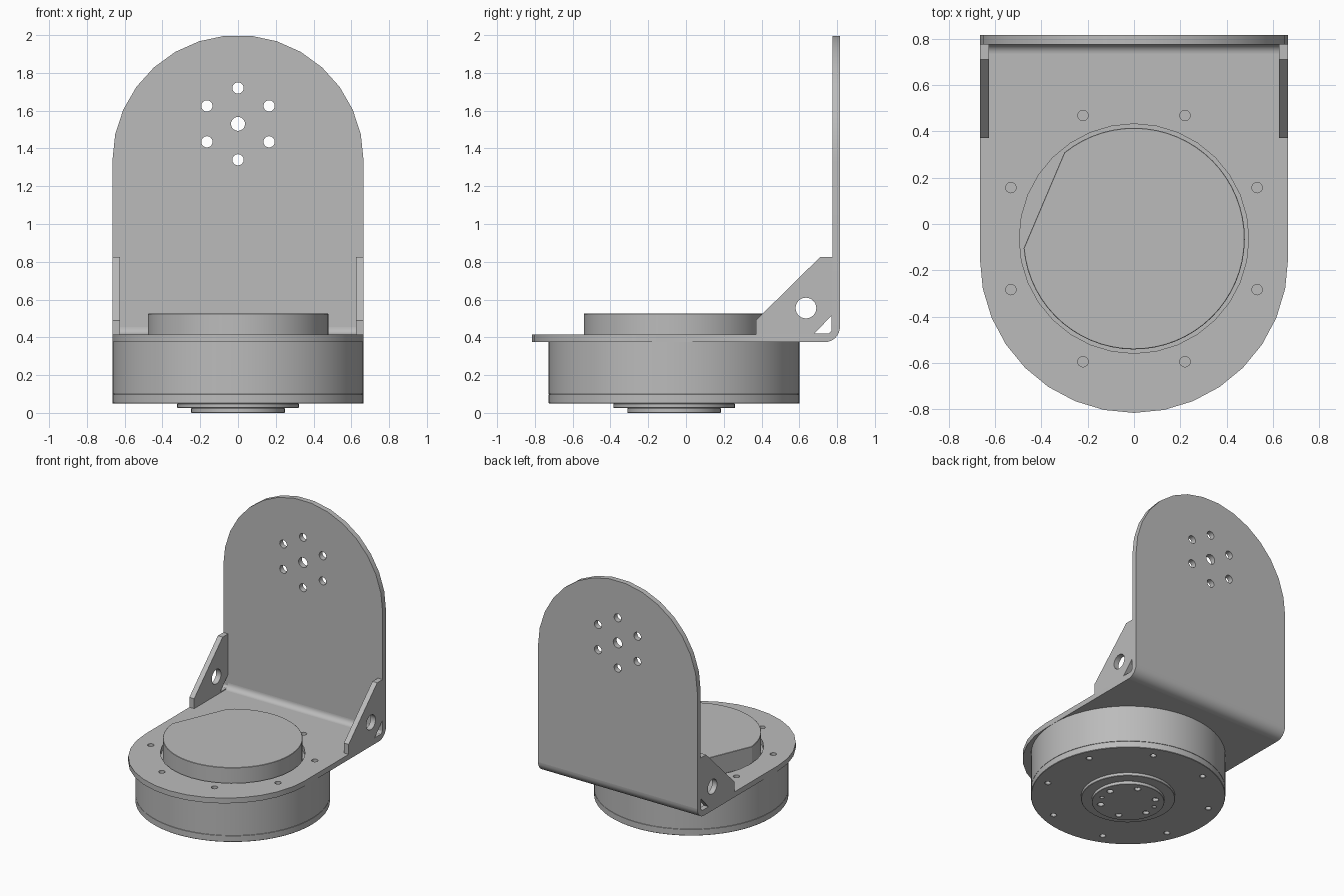
import bpy
import bmesh
from math import sin, cos, radians
from mathutils import Matrix

cube = bpy.data.objects.get("Cube")
if cube:
    bpy.data.objects.remove(cube, do_unlink=True)

grey = bpy.data.materials.new("machined grey")
grey.use_nodes = True
COLOUR = (0.5, 0.5, 0.5, 1)
grey.diffuse_color = COLOUR
grey.node_tree.nodes["Principled BSDF"].inputs["Base Color"].default_value = COLOUR

# Drawing planes: columns are the world directions of u, v and the extrusion
FLOOR = Matrix.Identity(4)
UPRIGHT = Matrix(((1, 0, 0, 0), (0, 0, 1, 0), (0, 1, 0, 0), (0, 0, 0, 1)))
SIDE = Matrix(((0, 0, 1, 0), (1, 0, 0, 0), (0, 1, 0, 0), (0, 0, 0, 1)))


def arc(cu, cv, r, start, end, steps):
    angles = [radians(start + (end - start) * i / steps) for i in range(steps + 1)]
    return [(cu + r * cos(a), cv + r * sin(a)) for a in angles]


def circle(cu, cv, r, steps=24):
    return arc(cu, cv, r, 0, 360, steps)[:-1]


def bolt_circle(cu, cv, radius, r, count, start):
    """Outlines of holes evenly spaced around a centre."""
    centres = arc(cu, cv, radius, start, start + 360, count)[:-1]
    return [circle(u, v, r, 16) for u, v in centres]


def slab(name, loops, low, high, plane=FLOOR, bevel=0):
    """Filled outline (first loop) with holes, extruded from low to high."""
    curve = bpy.data.curves.new(name + " outline", "CURVE")
    curve.dimensions = "2D"
    curve.fill_mode = "BOTH"
    curve.extrude = (high - low) / 2
    for loop in loops:
        spline = curve.splines.new("POLY")
        spline.points.add(len(loop) - 1)
        for point, (u, v) in zip(spline.points, loop):
            point.co = (u, v, 0, 1)
        spline.use_cyclic_u = True
    helper = bpy.data.objects.new(name + " outline", curve)
    bpy.context.collection.objects.link(helper)
    graph = bpy.context.evaluated_depsgraph_get()
    mesh = bpy.data.meshes.new_from_object(helper.evaluated_get(graph))
    bpy.data.objects.remove(helper, do_unlink=True)
    bpy.data.curves.remove(curve)

    bm = bmesh.new()
    bm.from_mesh(mesh)
    bmesh.ops.remove_doubles(bm, verts=bm.verts, dist=0.0001)
    bm.transform(plane @ Matrix.Translation((0, 0, (low + high) / 2)))
    bmesh.ops.recalc_face_normals(bm, faces=bm.faces)
    bm.to_mesh(mesh)
    bm.free()
    mesh.name = name
    mesh.materials.clear()
    mesh.materials.append(grey)
    obj = bpy.data.objects.new(name, mesh)
    bpy.context.collection.objects.link(obj)
    if bevel:
        mod = obj.modifiers.new("edge break", "BEVEL")
        mod.width = bevel
        mod.segments = 1
        mod.angle_limit = radians(50)
    bpy.ops.object.select_all(action="DESELECT")
    obj.select_set(True)
    bpy.context.view_layer.objects.active = obj
    bpy.ops.object.shade_smooth_by_angle(angle=radians(30))
    return obj


HALF = 0.665      # half width of the bracket
THICK = 0.04      # sheet thickness
BACK = 0.815      # rear face of the bracket
BASE = 0.375      # underside of the base plate
BEND = 0.08       # outer bend radius
CY = -0.063       # motor axis

# Base plate with rounded front, motor opening and bolt holes
front = arc(0, HALF - BACK, HALF, 180, 360, 16)
base_outline = [(HALF, BACK - BEND), (-HALF, BACK - BEND)] + front
slab("base_plate",
     [base_outline, circle(0, CY, 0.495, 32)] + bolt_circle(0, CY, 0.575, 0.0225, 8, 22.5),
     BASE, BASE + THICK)

# Upright plate with rounded top and mounting hole pattern
top = arc(0, 2 - HALF, HALF, 0, 180, 15)
upright_outline = [(-HALF, BASE + BEND), (HALF, BASE + BEND)] + top
slab("upright_plate",
     [upright_outline, circle(0, 1.53, 0.037)] + bolt_circle(0, 1.53, 0.19, 0.03, 6, 30),
     BACK - THICK, BACK, UPRIGHT)

# Rounded sheet bend joining the two plates
bend_centre = (BACK - BEND, BASE + BEND)
slab("sheet_bend",
     [arc(*bend_centre, BEND, -90, 0, 8) + arc(*bend_centre, BEND - THICK, 0, -90, 8)],
     -HALF, HALF, SIDE)

# Side gussets with a round hole and a corner relief
floor_z, wall_y = BASE + THICK, BACK - THICK
gusset = [(0.37, floor_z), (wall_y, floor_z), (wall_y, 0.825), (0.71, 0.825), (0.37, 0.49)]
relief = [(0.68, floor_z + 0.006), (wall_y - 0.004, floor_z + 0.006), (wall_y - 0.004, 0.515)]
for side, low, high in (("left", HALF - THICK, HALF), ("right", -HALF, THICK - HALF)):
    slab(side + "_gusset", [gusset, circle(0.635, 0.555, 0.055), relief], low, high, SIDE)

# Motor housing: solid drum over a drilled bottom cover
slab("motor_drum", [circle(0, CY, HALF, 64)], 0.1, BASE)
slab("motor_bottom_cover",
     [circle(0, CY, HALF, 64)] + bolt_circle(0, CY, 0.575, 0.02, 8, 22.5),
     0.05, 0.1, bevel=0.006)

# Raised motor cap with one flat side
slab("motor_cap", [arc(0, CY, 0.478, -175, 129, 54)], BASE, 0.525, bevel=0.006)

# Output flange: stepped ring and drilled face
flange_holes = bolt_circle(0, CY, 0.19, 0.022, 6, 10) + bolt_circle(0, CY, 0.19, 0.014, 2, 160)
slab("flange_ring", [circle(0, CY, 0.322, 48)] + flange_holes, 0.025, 0.05, bevel=0.005)
slab("flange_face", [circle(0, CY, 0.248, 48)] + flange_holes, 0, 0.025, bevel=0.004)
